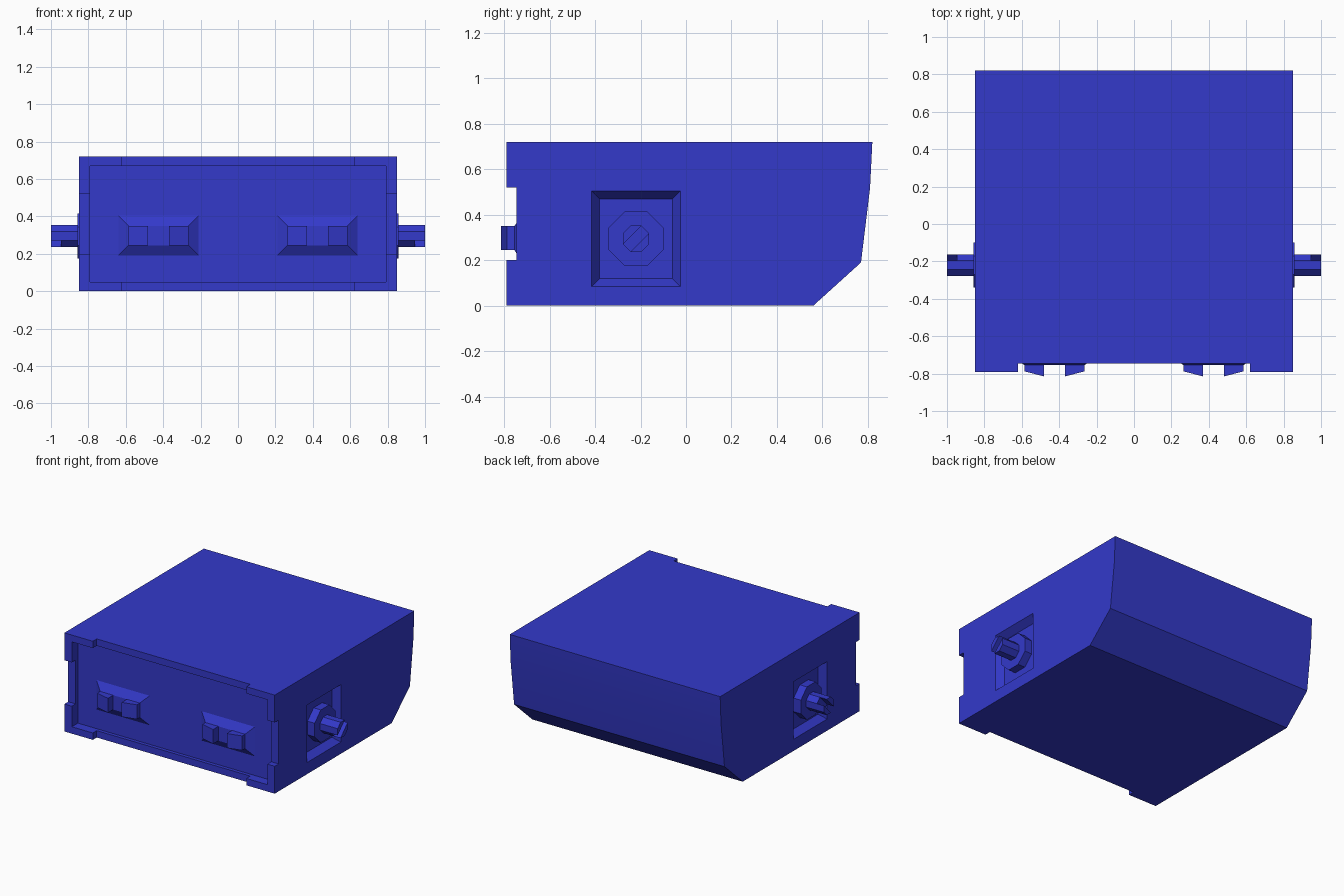
import bpy, bmesh, math
from mathutils import Matrix, Vector

cube = bpy.data.objects.get("Cube")
if cube:
    bpy.data.objects.remove(cube)

blue = bpy.data.materials.new("royal blue")
blue.use_nodes = True
color = (0.033, 0.041, 0.59, 1)
blue.diffuse_color = color
blue.node_tree.nodes["Principled BSDF"].inputs["Base Color"].default_value = color


def loft(name, rings):
    """Closed solid through matching rings of points."""
    bm = bmesh.new()
    loops = [[bm.verts.new(p) for p in ring] for ring in rings]
    n = len(loops[0])
    for a, b in zip(loops, loops[1:]):
        for i in range(n):
            j = (i + 1) % n
            bm.faces.new((a[i], a[j], b[j], b[i]))
    bm.faces.new(loops[0])
    bm.faces.new(loops[-1])
    bmesh.ops.recalc_face_normals(bm, faces=bm.faces)
    mesh = bpy.data.meshes.new(name)
    bm.to_mesh(mesh)
    bm.free()
    mesh.materials.append(blue)
    obj = bpy.data.objects.new(name, mesh)
    bpy.context.collection.objects.link(obj)
    return obj


def rect(u0, u1, v0, v1):
    return [(u0, v0), (u1, v0), (u1, v1), (u0, v1)]


def octagon(cy, cz, apothem):
    r = apothem / math.cos(math.pi / 8)
    angles = [math.pi / 8 + i * math.pi / 4 for i in range(8)]
    return [(cy + r * math.cos(a), cz + r * math.sin(a)) for a in angles]


def at_x(x, pts):
    return [(x, u, v) for u, v in pts]


def at_y(y, pts):
    return [(u, y, v) for u, v in pts]


def box(name, x0, x1, y0, y1, z0, z1):
    section = rect(y0, y1, z0, z1)
    return loft(name, [at_x(x0, section), at_x(x1, section)])


def cut(obj, cutter):
    cutter.hide_render = True
    mod = obj.modifiers.new("cut", 'BOOLEAN')
    mod.operation = 'DIFFERENCE'
    mod.solver = 'EXACT'
    mod.object = cutter
    bpy.ops.object.select_all(action='DESELECT')
    bpy.context.view_layer.objects.active = obj
    obj.select_set(True)
    bpy.ops.object.modifier_apply(modifier=mod.name)
    bpy.data.objects.remove(cutter)


# Main block with the sloping back
front, notch, panel = -0.79, -0.745, -0.72
profile = [(front, 0), (0.56, 0), (0.77, 0.19), (0.81, 0.52), (0.82, 0.72), (front, 0.72)]
body = loft("body", [at_x(-0.85, profile), at_x(0.85, profile)])

# Front rim: recessed panel and four edge notches
cut(body, box("panel_cutter", -0.79, 0.79, -1, panel, 0.05, 0.67))
cut(body, box("tall_notch_cutter", -0.62, 0.62, -1, notch, -1, 1))
cut(body, box("wide_notch_cutter", -1, 1, -1, notch, 0.2, 0.52))

# Side sockets with bevelled walls, boss and slotted axle
cy, cz = -0.22, 0.295
depth = 0.05
for side, label in ((1, "left"), (-1, "right")):
    def socket_ring(x, grow):
        return at_x(side * x, rect(cy - 0.16 - grow, cy + 0.16 + grow,
                                   cz - 0.175 - grow, cz + 0.175 + grow))
    cut(body, loft("socket_cutter", [socket_ring(0.85 - depth, 0),
                                     socket_ring(0.85 + depth, 0.07)]))

    boss = octagon(cy, cz, 0.12)
    loft(label + "_boss", [at_x(side * 0.79, boss), at_x(side * 0.858, boss)])

    pin = octagon(cy, cz, 0.058)
    axle = loft(label + "_axle", [at_x(side * 0.84, pin), at_x(side, pin)])
    slot = box("slot_cutter", 0.945, 1.1, -0.2, 0.2, -0.023, 0.023)
    turn = Matrix.Rotation(math.pi / 4, 4, 'X')
    flip = Matrix.Translation(Vector((0 if side > 0 else -2.045, cy, cz)))
    slot.data.transform(flip @ turn)
    cut(axle, slot)

# Front connectors: raised bases, each with a pair of slanted prongs
for side, label in ((1, "left"), (-1, "right")):
    cx = side * 0.425
    top = -0.755
    base = rect(cx - 0.215, cx + 0.215, 0.19, 0.405)
    crown = rect(cx - 0.16, cx + 0.16, 0.245, 0.35)
    loft(label + "_connector_base", [at_y(panel + 0.005, base), at_y(panel, base), at_y(top, crown)])
    for s, which in ((1, "outer" if side > 0 else "inner"), (-1, "inner" if side > 0 else "outer")):
        near, far = cx + s * 0.055, cx + s * 0.16
        wedge = [(near, top + 0.005), (far, top + 0.005), (far, -0.788), (near, -0.815)]
        loft(f"{label}_{which}_prong", [[(x, y, z) for x, y in wedge] for z in (0.245, 0.35)])

# Soft curve on the back, crisp edges elsewhere
bpy.ops.object.select_all(action='DESELECT')
bpy.context.view_layer.objects.active = body
body.select_set(True)
bpy.ops.object.shade_smooth_by_angle(angle=math.radians(20))
